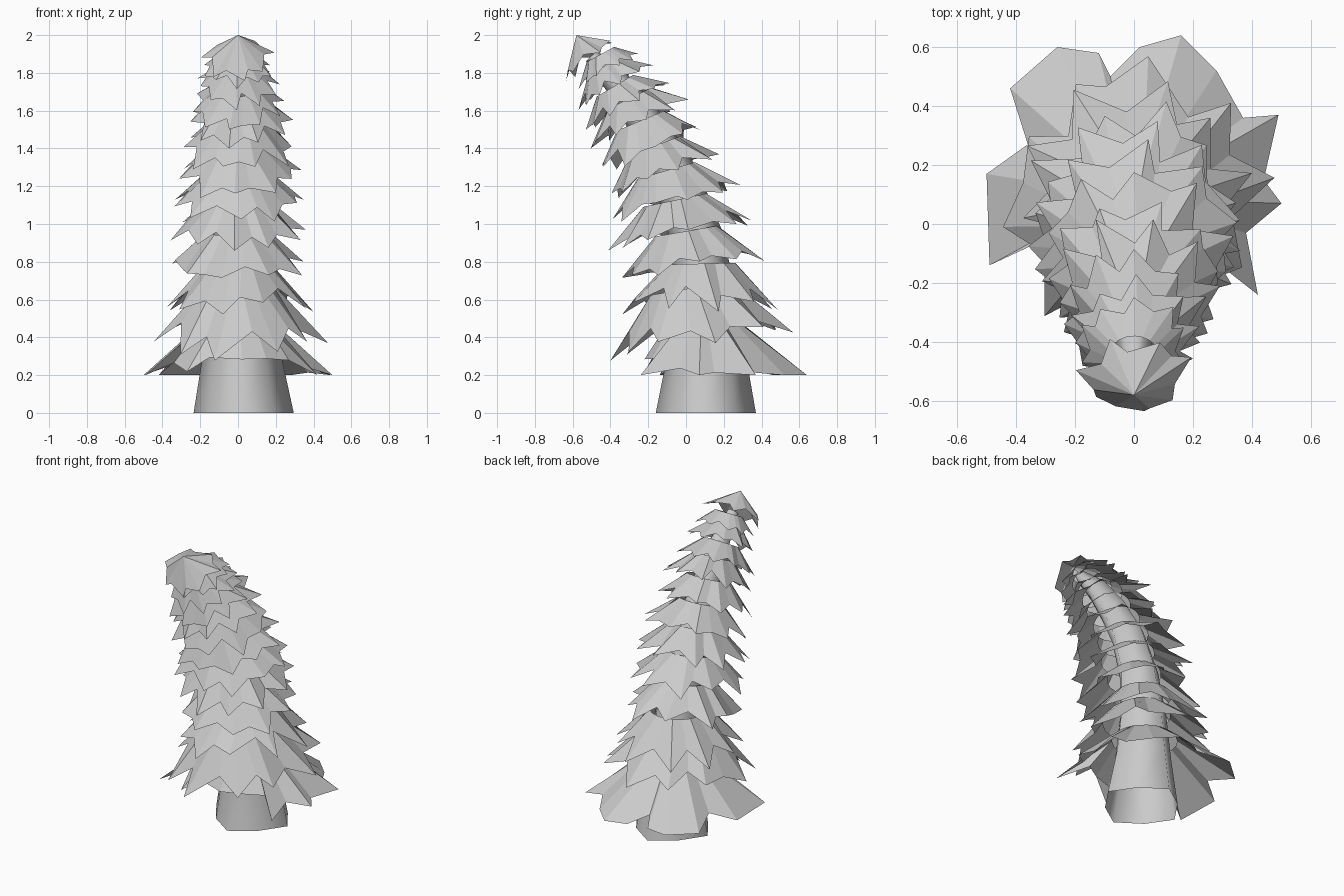
import bpy, bmesh, math, random
from mathutils import Vector

if "Cube" in bpy.data.objects:
    bpy.data.objects.remove(bpy.data.objects["Cube"])

random.seed(11)


def make_object(name, bm):
    bmesh.ops.recalc_face_normals(bm, faces=bm.faces)
    me = bpy.data.meshes.new(name)
    bm.to_mesh(me)
    bm.free()
    ob = bpy.data.objects.new(name, me)
    bpy.context.collection.objects.link(ob)
    return ob


def bridge(bm, a, b):
    n = len(a)
    for i in range(n):
        j = (i + 1) % n
        bm.faces.new((a[i], a[j], b[j], b[i]))


# Leaning trunk, open at the foot: y, z, radius along its centre line
path = [(0.105, 0.0, 0.265), (0.11, 0.32, 0.205), (0.10, 0.62, 0.17), (0.05, 0.95, 0.14),
        (-0.05, 1.25, 0.12), (-0.19, 1.5, 0.10), (-0.34, 1.72, 0.075), (-0.50, 1.89, 0.04)]
bm = bmesh.new()
rings = []
for k, (y, z, r) in enumerate(path):
    lean = 0 if k == 0 else math.atan2(path[k - 1][0] - y, z - path[k - 1][1])
    ring = []
    for i in range(8):
        a = math.tau * i / 8
        s = r * (0.84 if i % 2 else 1)
        d = Vector((math.cos(a), math.sin(a) * math.cos(lean), math.sin(a) * math.sin(lean)))
        ring.append(bm.verts.new(Vector((0.03 * max(0, 1 - z), y, z)) + d * s))
    rings.append(ring)
for a, b in zip(rings, rings[1:]):
    bridge(bm, a, b)
trunk = make_object("trunk", bm)
for p in trunk.data.polygons:
    p.use_smooth = True


# Branch skirt: tilted cone with a ragged rim, open underneath
def skirt(name, front, back, rx, height, inner, teeth):
    f, b = Vector((0, *front)), Vector((0, *back))
    c, half = (f + b) / 2, (b - f) / 2
    up = Vector((0, -half.z, half.y)).normalized()
    n = teeth * 2
    off = random.random()
    rim, top = [], []
    bm = bmesh.new()
    for i in range(n):
        a = math.tau * (i + off + random.uniform(-0.35, 0.35)) / n
        s = random.uniform(0.9, 1.06) if i % 2 == 0 else random.uniform(0.68, 0.86)
        lift = height * ((1 - s) * 1.2 + random.uniform(-0.12, 0.12))
        d = Vector((rx * math.cos(a), 0, 0)) + half * math.sin(a)
        rim.append(bm.verts.new(c + d * s + up * lift))
        if inner:
            a = math.tau * (i + off) / n
            d = Vector((rx * math.cos(a), 0, 0)) + half * math.sin(a)
            top.append(bm.verts.new(c + d * inner + up * height))
    if inner:
        bridge(bm, rim, top)
    else:
        apex = bm.verts.new((0, -0.58, 2.0))
        for i in range(n):
            bm.faces.new((rim[i], rim[(i + 1) % n], apex))
    make_object(name, bm)


# Wide lowest skirt, rim outline seen from above
outline = [(0.5, 0.07), (0.44, 0.15), (0.49, 0.37), (0.37, 0.36), (0.28, 0.52), (0.16, 0.64),
           (0.02, 0.6), (-0.08, 0.5), (-0.12, 0.58), (-0.26, 0.6), (-0.42, 0.46), (-0.36, 0.27),
           (-0.5, 0.17), (-0.49, -0.14), (-0.34, -0.02), (-0.27, -0.22), (-0.15, -0.17),
           (0.02, -0.22), (0.15, -0.18), (0.27, -0.1), (0.42, -0.24), (0.38, -0.03)]
bm = bmesh.new()
rim, top = [], []
for x, y in outline:
    v = Vector((x, y - 0.12, 0))
    rim.append(bm.verts.new((x, y, max(0.2, 0.2 + (0.46 - v.length) * 0.7))))
    v = v.normalized() * 0.2
    top.append(bm.verts.new((v.x, v.y + 0.1, 0.47)))
bridge(bm, rim, top)
make_object("skirt_1", bm)

# Remaining skirts: front (y, z), back (y, z), half width, height
tiers = [((-0.41, 0.29), (0.56, 0.46), 0.46, 0.29),
         ((-0.33, 0.55), (0.50, 0.57), 0.40, 0.23),
         ((-0.34, 0.70), (0.41, 0.83), 0.37, 0.20),
         ((-0.40, 0.86), (0.36, 1.02), 0.36, 0.19),
         ((-0.40, 1.01), (0.29, 1.21), 0.35, 0.18),
         ((-0.41, 1.14), (0.20, 1.37), 0.33, 0.17),
         ((-0.46, 1.27), (0.11, 1.51), 0.31, 0.17),
         ((-0.50, 1.40), (0.03, 1.66), 0.28, 0.15),
         ((-0.53, 1.49), (-0.09, 1.75), 0.25, 0.13),
         ((-0.56, 1.61), (-0.19, 1.85), 0.22, 0.12),
         ((-0.57, 1.72), (-0.24, 1.90), 0.20, 0.10)]
for k, (f, b, rx, h) in enumerate(tiers):
    skirt(f"skirt_{k + 2}", f, b, rx, h, 0.44, 10)

# Pointed cap at the tip
skirt("treetop_cap", (-0.63, 1.75), (-0.37, 1.97), 0.20, 0.14, 0, 7)
